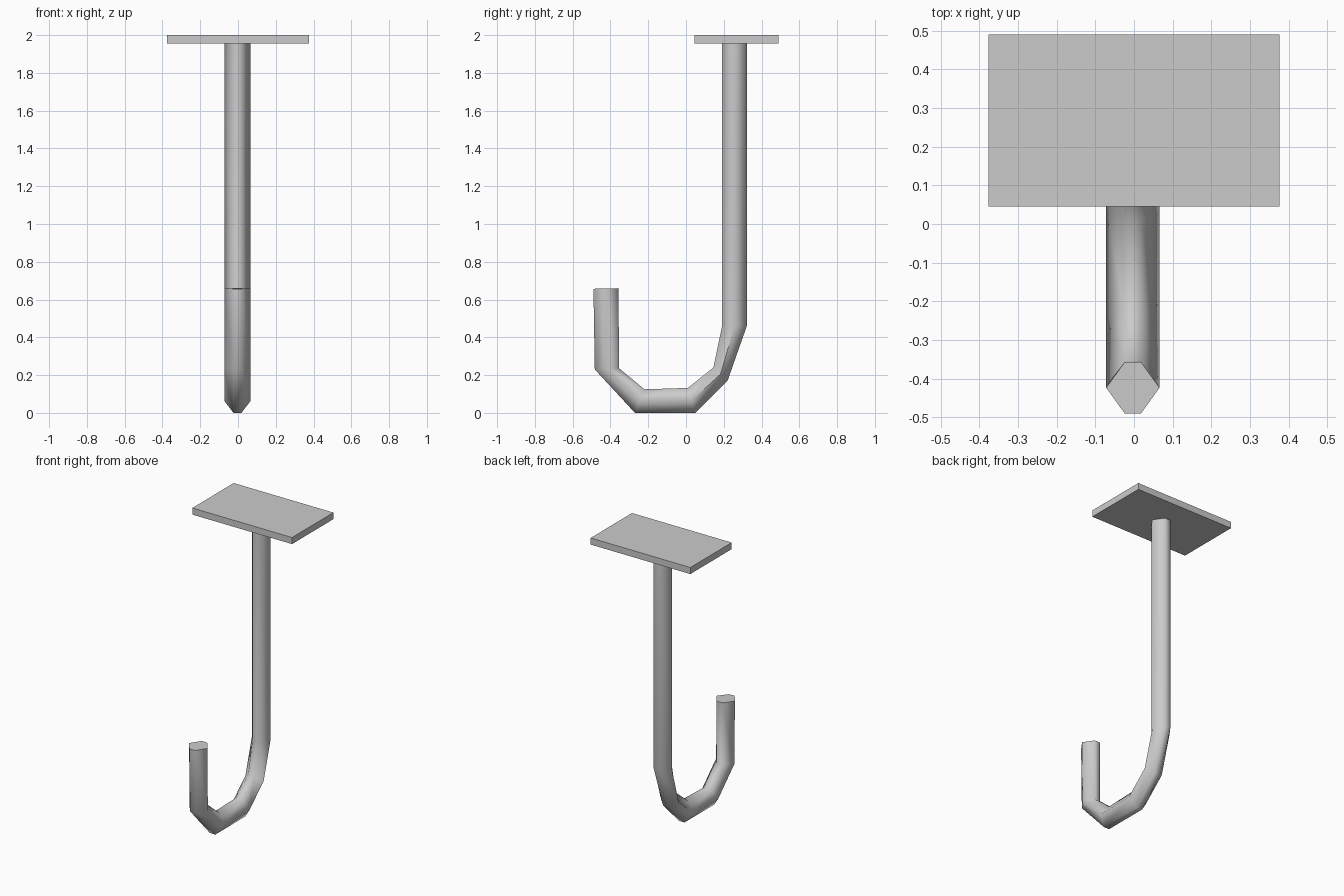
import bpy, bmesh, math
from mathutils import Vector

cube = bpy.data.objects.get("Cube")
if cube:
    bpy.data.objects.remove(cube, do_unlink=True)

grey = bpy.data.materials.new("grey metal")
grey.use_nodes = True
grey.diffuse_color = (0.6, 0.6, 0.6, 1)
grey.node_tree.nodes["Principled BSDF"].inputs["Base Color"].default_value = (0.6, 0.6, 0.6, 1)


def finish(bm, name):
    bmesh.ops.recalc_face_normals(bm, faces=bm.faces)
    mesh = bpy.data.meshes.new(name)
    bm.to_mesh(mesh)
    bm.free()
    mesh.materials.append(grey)
    obj = bpy.data.objects.new(name, mesh)
    bpy.context.collection.objects.link(obj)
    return obj


# Mounting plate
bm = bmesh.new()
bmesh.ops.create_cube(bm, size=1)
bmesh.ops.scale(bm, vec=(0.752, 0.445, 0.045), verts=bm.verts)
bmesh.ops.translate(bm, vec=(0, 0.2675, 1.9775), verts=bm.verts)
finish(bm, "mounting_plate")

# Bent hexagonal rod: (outer y, z), (inner y, z) of each ring, tip to plate
bends = [
    ((-0.49, 0.657), (-0.357, 0.66)),
    ((-0.483, 0.23), (-0.355, 0.237)),
    ((-0.27, 0.0), (-0.22, 0.125)),
    ((0.05, 0.0), (0.01, 0.132)),
    ((0.22, 0.17), (0.145, 0.24)),
    ((0.322, 0.46), (0.19, 0.455)),
    ((0.322, 1.96), (0.19, 1.96)),
]
center_x, half_flat, half_width = -0.003, 0.021, 0.069
section = [(-half_flat, 0), (half_flat, 0), (half_width, 0.5),
           (half_flat, 1), (-half_flat, 1), (-half_width, 0.5)]
bm = bmesh.new()
rings = []
for outer, inner in bends:
    a, b = Vector((center_x, *outer)), Vector((center_x, *inner))
    rings.append([bm.verts.new(a.lerp(b, t) + Vector((x, 0, 0))) for x, t in section])
for lower, upper in zip(rings, rings[1:]):
    for i in range(6):
        j = (i + 1) % 6
        bm.faces.new((lower[i], lower[j], upper[j], upper[i]))
bm.faces.new(rings[0])
bm.faces.new(rings[-1])
rod = finish(bm, "hook_rod")

# Soft shading along the rod, crisp end caps
bpy.ops.object.select_all(action="DESELECT")
rod.select_set(True)
bpy.context.view_layer.objects.active = rod
bpy.ops.object.shade_smooth_by_angle(angle=math.radians(75))
